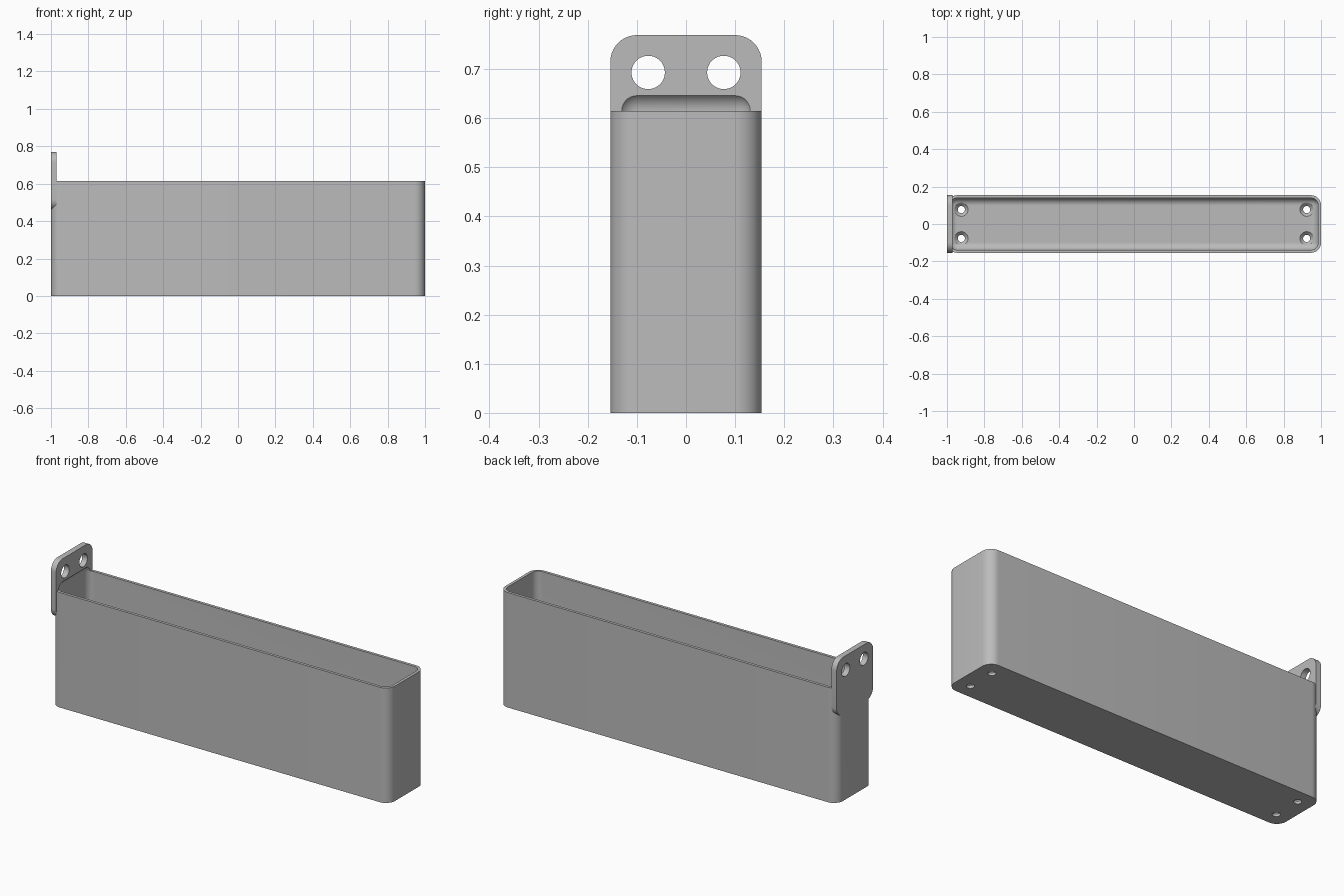
import bpy, bmesh
from mathutils import Matrix, Vector

if "Cube" in bpy.data.objects:
    bpy.data.objects.remove(bpy.data.objects["Cube"], do_unlink=True)

WALL, RADIUS = 0.0154, 0.054
HALF_W, RIM, TOP = 0.154, 0.615, 0.769
PLATE = 2 * WALL
FLOOR = 2 * WALL
INNER = RADIUS - WALL

grey = bpy.data.materials.new("plain grey")
grey.use_nodes = True
grey.diffuse_color = (0.5, 0.5, 0.5, 1)
grey.node_tree.nodes["Principled BSDF"].inputs["Base Color"].default_value = (0.5, 0.5, 0.5, 1)


def finish(bm, name):
    bmesh.ops.recalc_face_normals(bm, faces=bm.faces)
    mesh = bpy.data.meshes.new(name)
    bm.to_mesh(mesh)
    bm.free()
    mesh.materials.append(grey)
    obj = bpy.data.objects.new(name, mesh)
    bpy.context.collection.objects.link(obj)
    return obj


def rounded_box(name, low, high, radius, axis=None):
    """Box with edges along one axis rounded, or all edges if axis is None."""
    low, high = Vector(low), Vector(high)
    bm = bmesh.new()
    bmesh.ops.create_cube(bm, size=1)
    bmesh.ops.scale(bm, vec=high - low, verts=bm.verts)
    bmesh.ops.translate(bm, vec=(low + high) / 2, verts=bm.verts)
    edges = [e for e in bm.edges if axis is None
             or abs((e.verts[0].co - e.verts[1].co)[axis]) > 1e-4]
    bmesh.ops.bevel(bm, geom=edges, offset=radius, segments=10, profile=0.5,
                    affect='EDGES', clamp_overlap=True)
    return finish(bm, name)


def cone(name, center, r1, r2, depth, along_x=False):
    bm = bmesh.new()
    turn = Matrix.Rotation(1.5707963, 4, 'Y') if along_x else Matrix()
    bmesh.ops.create_cone(bm, cap_ends=True, segments=40, radius1=r1, radius2=r2,
                          depth=depth, matrix=Matrix.Translation(center) @ turn)
    return finish(bm, name)


def combine(target, tool, operation):
    mod = target.modifiers.new("combine", 'BOOLEAN')
    mod.operation, mod.object, mod.solver = operation, tool, 'EXACT'
    bpy.context.view_layer.objects.active = target
    bpy.ops.object.modifier_apply(modifier=mod.name)
    bpy.data.objects.remove(tool, do_unlink=True)


# Outer shell with rounded upright corners
body = rounded_box("narrow_bin", (-1, -HALF_W, 0), (1, HALF_W, RIM), RADIUS, 2)

# Mounting plate on the end
plate = rounded_box("mounting_plate", (-1, -HALF_W, 0.4615), (-1 + PLATE, HALF_W, TOP), RADIUS, 0)
combine(body, plate, 'UNION')

# Hollow, rounded all over, leaving a cove in the plate
hollow = rounded_box("hollow", (-1 + WALL, -HALF_W + WALL, FLOOR),
                     (1 - WALL, HALF_W - WALL, RIM + INNER), INNER)
combine(body, hollow, 'DIFFERENCE')

# Plate holes and countersunk floor holes
for y in (-0.077, 0.077):
    combine(body, cone("plate_hole", (-1, y, 0.693), 0.034, 0.034, 0.2, True), 'DIFFERENCE')
    for x in (-0.923, 0.923):
        combine(body, cone("floor_hole", (x, y, 0), 0.019, 0.019, 0.15), 'DIFFERENCE')
        combine(body, cone("countersink", (x, y, FLOOR - 0.008), 0.019, 0.037, 0.018), 'DIFFERENCE')
        combine(body, cone("screw_head_room", (x, y, FLOOR + 0.026), 0.037, 0.037, 0.05), 'DIFFERENCE')

# Smooth curves, sharp edges
bpy.ops.object.select_all(action='DESELECT')
body.select_set(True)
bpy.context.view_layer.objects.active = body
bpy.ops.object.shade_smooth_by_angle(angle=0.5)
